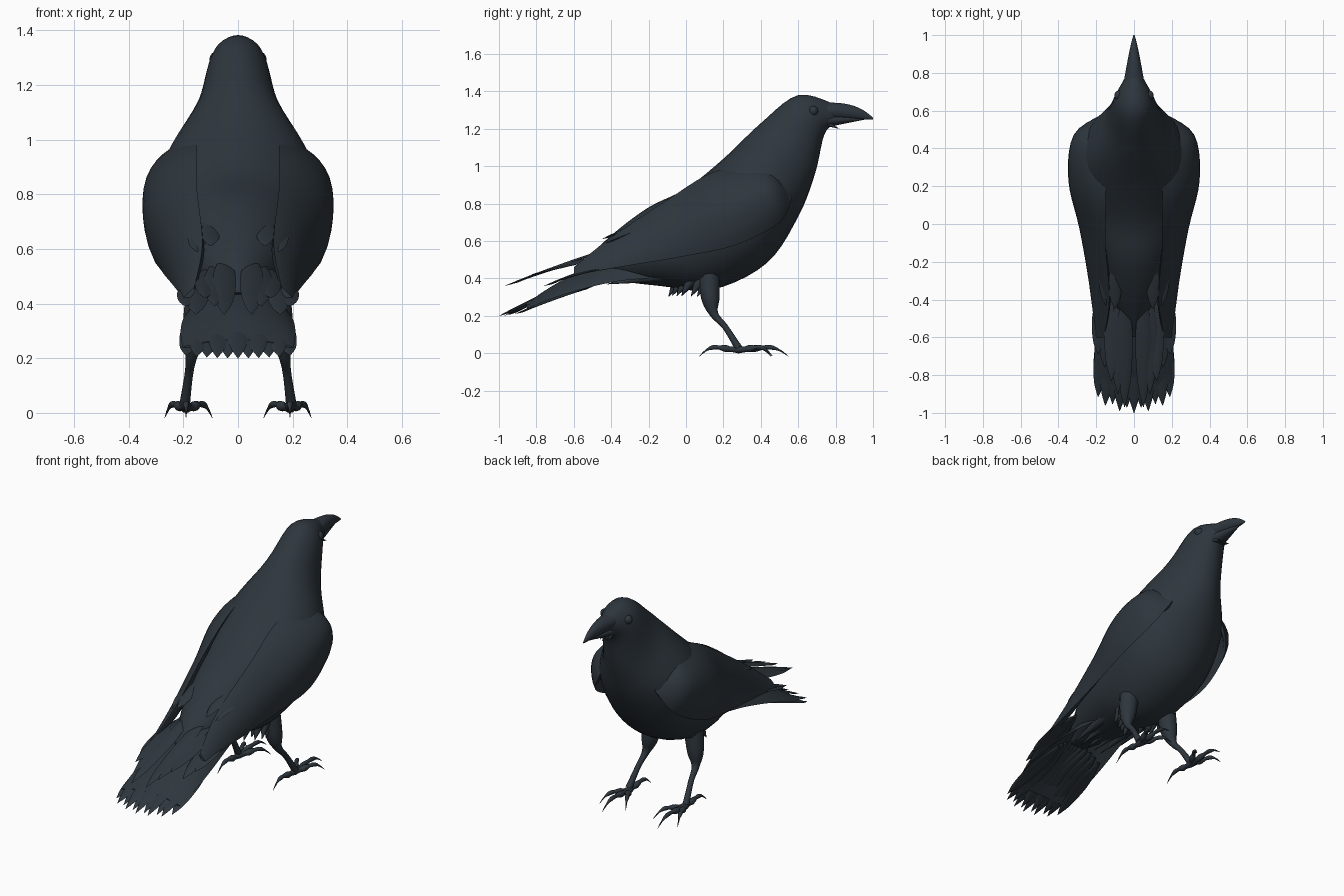
import bpy, bmesh, math, random
from mathutils import Vector

random.seed(4)
if "Cube" in bpy.data.objects:
    bpy.data.objects.remove(bpy.data.objects["Cube"])

plumage = bpy.data.materials.new("blue_black")
plumage.use_nodes = True
plumage.diffuse_color = (.027, .037, .047, 1)
plumage.node_tree.nodes["Principled BSDF"].inputs["Base Color"].default_value = plumage.diffuse_color


def fractions(count):
    return [i / count for i in range(count + 1)]


def smooth_rows(rows, steps=5):
    """Catmull-Rom interpolation of rows of numbers."""
    result = []
    last = len(rows) - 1
    for i in range(last):
        before, start, end, after = (rows[min(max(i + k, 0), last)] for k in (-1, 0, 1, 2))
        for step in range(steps):
            t = step / steps
            result.append([q + t / 2 * (r - p + t * (2 * p - 5 * q + 4 * r - s + t * (3 * (q - r) + s - p)))
                           for p, q, r, s in zip(before, start, end, after)])
    return result + [list(rows[last])]


def finish(name, ob):
    """Name, colour and smooth an object."""
    ob.name = name
    ob.data.materials.append(plumage)
    bpy.ops.object.select_all(action='DESELECT')
    ob.select_set(True)
    bpy.context.view_layer.objects.active = ob
    bpy.ops.object.shade_smooth_by_angle(angle=math.radians(50))


def skin(name, rings):
    """Join rings of points into one closed mesh."""
    bm = bmesh.new()
    loops = [[bm.verts.new(point) for point in ring] for ring in rings]
    count = len(loops[0])
    for near, far in zip(loops, loops[1:]):
        for i in range(count):
            following = (i + 1) % count
            bm.faces.new((near[i], near[following], far[following], far[i]))
    bm.faces.new(loops[0])
    bm.faces.new(loops[-1])
    bmesh.ops.recalc_face_normals(bm, faces=bm.faces)
    mesh = bpy.data.meshes.new(name)
    bm.to_mesh(mesh)
    bm.free()
    ob = bpy.data.objects.new(name, mesh)
    bpy.context.collection.objects.link(ob)
    finish(name, ob)


def circle(count):
    return [(math.cos(math.tau * k / count), math.sin(math.tau * k / count)) for k in range(count)]


def hull(name, rows):
    """Tilted elliptic rings. Rows: top y, top z, bottom y, bottom z, half width."""
    rings = []
    for top_y, top_z, low_y, low_z, width in smooth_rows(rows):
        middle = Vector((0, top_y + low_y, top_z + low_z)) / 2
        upward = Vector((0, top_y - low_y, top_z - low_z)) / 2
        rings.append([middle + upward * c + Vector((width * s, 0, 0)) for c, s in circle(32)])
    skin(name, rings)


def shell(name, rows, thick, side=1, count=12):
    """Curved plate. Rows: first edge point, second edge point, outward bulge."""
    rings = []
    for row in smooth_rows(rows):
        edge, chord = Vector(row[:3]), Vector(row[3:6]) - Vector(row[:3])
        outward = Vector((-chord.z, 0, chord.x)).normalized()
        depth = min(thick, chord.length * .3)
        outer, inner = [], []
        for t in fractions(count):
            arch = math.sin(math.pi * t)
            point = edge + chord * t + outward * row[6] * arch ** .8
            under = point - outward * depth * arch ** .5
            outer.append((point.x * side, point.y, point.z))
            inner.append((under.x * side, under.y, under.z))
        rings.append(outer + inner[-2:0:-1])
    skin(name, rings)


def feather(name, base, tip, width, side=1):
    """Blade lying flat across x, narrow at the quill and pointed at the tip."""
    rows = []
    for t in fractions(7):
        half = Vector((width / 2 * min(1, .3 + 2 * t) * (1.03 - t ** 5), 0, 0))
        centre = Vector(base).lerp(Vector(tip), t)
        rows.append((*(centre - half), *(centre + half), half.x / 4))
    shell(name, rows, .012, side, 6)


def tube(name, points, side=1):
    """Round limb. Points: x, y, z, radius."""
    path = smooth_rows(points)
    rings = []
    for i, (x, y, z, radius) in enumerate(path):
        ahead, behind = path[min(i + 1, len(path) - 1)], path[max(i - 1, 0)]
        along = Vector(ahead[:3]) - Vector(behind[:3])
        across = along.cross(Vector((1, 0, 0))).normalized()
        other = along.cross(across).normalized()
        ring = [Vector((x, y, z)) + (across * c + other * s) * radius for c, s in circle(10)]
        rings.append([(p.x * side, p.y, p.z) for p in ring])
    skin(name, rings)


def tuft(name, base, tip, radius):
    """Tapering wisp of plumage."""
    tube(name, [(*Vector(base).lerp(Vector(tip), t), radius * (1.03 - t)) for t in fractions(2)])


# Head, neck, breast, belly and rump: rings at even steps along the back
sections = [(1.33, .8, 1.23, .035), (1.38, .74, 1.17, .1), (1.23, .69, .96, .155), (1.04, .6, .73, .28),
            (.88, .43, .48, .3), (.78, .14, .34, .25), (.63, -.14, .36, .17), (.44, -.4, .39, .05)]
hull("body", [(.8 - .2 * i, *section) for i, section in enumerate(sections)])

# Beak: straight cutting edge, upper half hooked over the lower
hull("upper_beak", [(.74 + .26 * t, 1.34 - .08 * t ** 3, .74 + .26 * t, 1.25, .055 * (1.03 - t) ** .8)
                    for t in fractions(6)])
hull("lower_beak", [(.76 + .2 * t, 1.28 - .02 * t, .76 + .2 * t, 1.21 + .04 * t, .05 * (1.03 - t))
                    for t in fractions(4)])
for i in range(-2, 3):
    tuft("throat_bristle", (i * .015, .75, 1.23), (i * .015, .82, 1.2), .014)

# Tail: arched base and a jagged fan of feathers
tail_rows = []
for t in fractions(5):
    half, y, z = .13 + .08 * math.sin(2 * t), -.2 - .65 * t, .4 - .16 * t ** 1.7
    tail_rows.append((-half, y, z, half, y, z, .13 - .1 * t * t))
shell("tail_base", tail_rows, .025, count=24)
for i in range(-5, 6):
    u = i / 5
    drop = u * u
    feather("tail_feather", (.15 * u, -.5, .43 - .07 * drop),
            (.19 * u, -1 + .06 * drop + .025 * (i % 2), .2 + .01 * drop), .085)

# Ragged fringe under the belly and tail
for t in fractions(12):
    x = .15 * math.cos(math.pi * t)
    y = .1 - .15 * math.sin(math.pi * t) + random.uniform(-.02, .02)
    tuft("belly_tuft", (x * .9, y + .05, .44), (x, y - .03, .3 + random.uniform(0, .03)), .05)
for i in range(-2, 3):
    tuft("undertail_tuft", (i * .05, 0, .44), (i * .05, -.42, .37), .05)

for side, label in ((1, "left_"), (-1, "right_")):
    bpy.ops.mesh.primitive_uv_sphere_add(radius=.027, location=(side * .077, .68, 1.295))
    finish(label + "eye", bpy.context.object)

    # Folded wing wrapping the flank, from shoulder to tip
    shell(label + "wing", [
        (.15, .53, .93, .19, .57, .84, 0), (.17, .4, 1, .27, .5, .7, .1),
        (.15, .15, .97, .31, .27, .58, .11), (.15, -.1, .82, .28, 0, .52, .06),
        (.13, -.4, .62, .24, -.3, .47, .03), (.16, -.6, .46, .2, -.6, .42, 0)], .06, side)

    # Short coverts, then long flight feathers reaching over the tail
    for i in range(2):
        tip = Vector((.1 + .05 * i, -.45 + .02 * i, .61 - .02 * i))
        feather(label + "covert", tip + Vector((0, .25, .1)), tip, .07, side)
    for i in range(5):
        feather(label + "flight_feather", (.05 + .03 * i, -.35, .58 - .025 * i),
                (.05 + .035 * i, -.97 + .07 * i, .36 + .03 * (i % 3)), .085, side)

    # Feathered thigh narrowing to a bare shank
    tube(label + "leg", [(.13, .12, .48, .06), (.155, .13, .3, .05), (.17, .15, .21, .023),
                         (.18, .21, .14, .016), (.195, .28, .03, .02)], side)

    # Three front toes and a hind toe: knuckled, ending in hooked claws
    for angle, length in ((-.5, .2), (0, .27), (.4, .2), (math.pi, .21)):
        points = []
        for t in fractions(10):
            reach = length * t
            knuckle = 1 + .2 * math.cos(6 * math.pi * t)
            points.append((.19 + reach * math.sin(angle), .28 + reach * math.cos(angle),
                           .02 + .05 * math.sin(4 * t) * t * t, .017 * knuckle * (1.03 - t ** 2)))
        tube(label + "toe", points, side)
